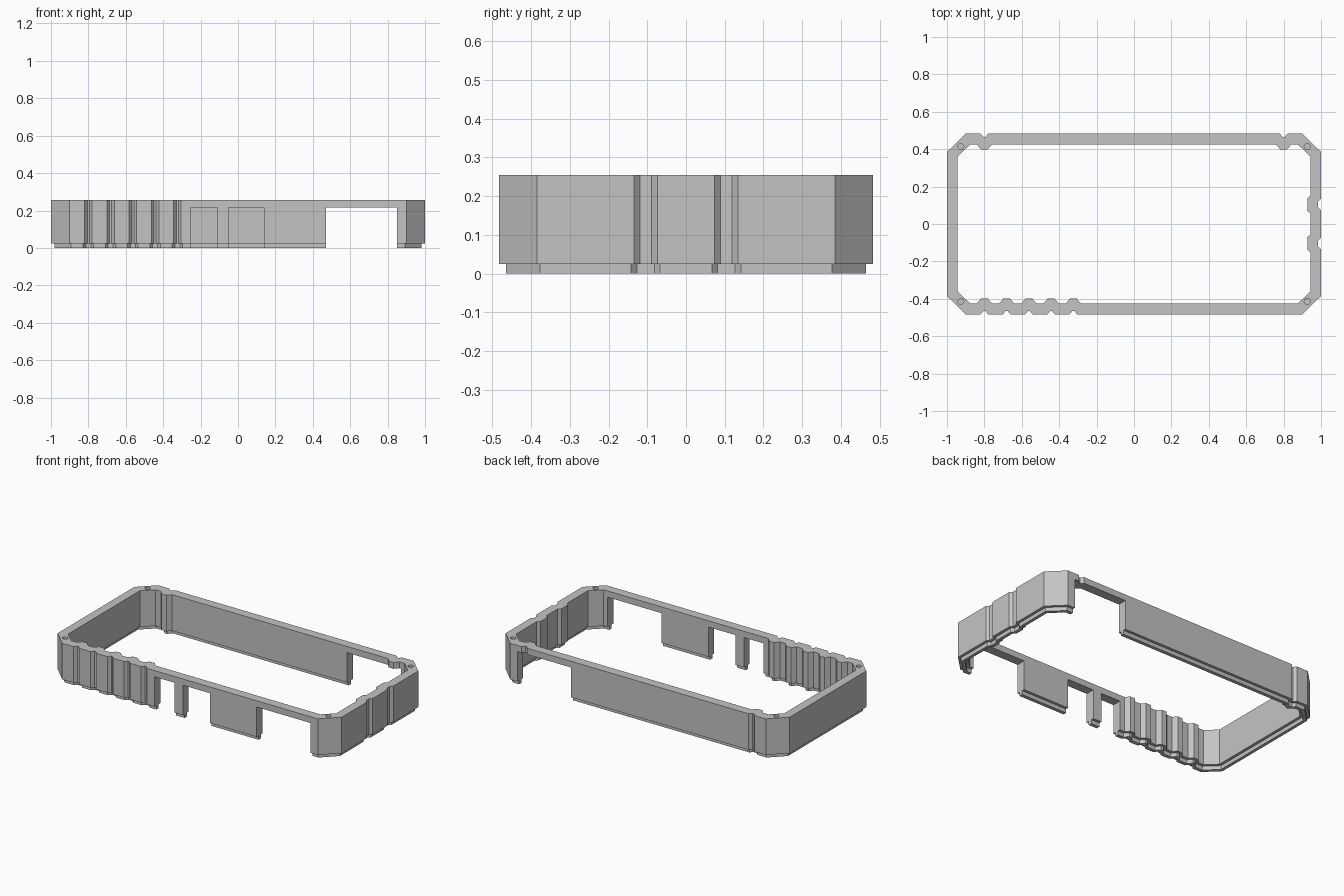
import bpy, bmesh
from mathutils import Vector

if "Cube" in bpy.data.objects:
    bpy.data.objects.remove(bpy.data.objects["Cube"])

HEIGHT, LIP, LIP_INSET, OPEN_TOP = 0.255, 0.025, 0.018, 0.215
FRONT_GROOVES = [-0.8 + 0.119 * i for i in range(5)]
SIDE_GROOVES = [-0.104, 0.104]
BACK_GROOVES = [-0.8, 0.8]

grey = bpy.data.materials.new("plastic grey")
grey.use_nodes = True
COLOR = (0.55, 0.55, 0.55, 1)
grey.diffuse_color = COLOR
grey.node_tree.nodes["Principled BSDF"].inputs["Base Color"].default_value = COLOR


def outline(dx, dy, hx, hy, groove, side_groove):
    """Chamfered rectangle, counter-clockwise, with grooves pressed inward."""
    sides = [((0, -1), dy, hx, FRONT_GROOVES, groove),
             ((1, 0), dx, hy, SIDE_GROOVES, side_groove),
             ((0, 1), dy, hx, BACK_GROOVES, groove),
             ((-1, 0), dx, hy, [], groove)]
    points = []
    for n, dist, half, centres, (base, tip, depth) in sides:
        n = Vector(n)
        t = Vector((-n.y, n.x))
        points.append(n * dist - t * half)
        for c in centres:
            for s, inset in ((-base, 0), (-tip, depth), (tip, depth), (base, 0)):
                points.append(n * (dist - inset) + t * (c + s))
        points.append(n * dist + t * half)
    return points


def offset(points, d):
    """Move a counter-clockwise outline inward by d with mitred corners."""
    result = []
    for i, p in enumerate(points):
        a = (p - points[i - 1]).normalized()
        b = (points[(i + 1) % len(points)] - p).normalized()
        na, nb = Vector((-a.y, a.x)), Vector((-b.y, b.x))
        result.append(p + (na + nb) * d / (1 + na.dot(nb)))
    return result


def prism(name, points, z0, z1):
    bm = bmesh.new()
    base = bm.faces.new([bm.verts.new((p.x, p.y, z0)) for p in points])
    top = bmesh.ops.extrude_face_region(bm, geom=[base])["geom"]
    bmesh.ops.translate(bm, vec=(0, 0, z1 - z0),
                        verts=[v for v in top if isinstance(v, bmesh.types.BMVert)])
    bmesh.ops.recalc_face_normals(bm, faces=bm.faces)
    mesh = bpy.data.meshes.new(name)
    bm.to_mesh(mesh)
    bm.free()
    mesh.materials.append(grey)
    obj = bpy.data.objects.new(name, mesh)
    bpy.context.collection.objects.link(obj)
    return obj


def combine(target, tool, operation):
    """Apply a boolean and remove the tool object."""
    tool.hide_render = True
    mod = target.modifiers.new("shape", "BOOLEAN")
    mod.operation, mod.object, mod.solver = operation, tool, "EXACT"
    bpy.context.view_layer.objects.active = target
    bpy.ops.object.modifier_apply(modifier=mod.name)
    bpy.data.objects.remove(tool)


def box(x0, x1, y0, y1):
    return [Vector(p) for p in ((x0, y0), (x1, y0), (x1, y1), (x0, y1))]


outer = outline(1, 0.483, 0.9, 0.385, (0.02, 0.005, 0.018), (0.03, 0.015, 0.015))
inner = outline(0.944, 0.424, 0.877, 0.36, (0.04, 0.017, 0.026), (0.05, 0.034, 0.017))

# Wall band
frame = prism("case_frame", outer, LIP, HEIGHT)
combine(frame, prism("inside_cutter", inner, -0.1, 0.4), "DIFFERENCE")

# Thin tongue below the wall, set in on both sides
tongue = prism("tongue", offset(outer, LIP_INSET), 0, 0.1)
combine(tongue, prism("tongue_cutter", offset(inner, -LIP_INSET), -0.1, 0.4), "DIFFERENCE")
combine(frame, tongue, "UNION")

# Port openings in the front and back walls
for x0, x1, y0, y1 in ((-0.25, -0.11, -0.6, -0.3), (-0.05, 0.14, -0.6, -0.3),
                       (0.47, 0.85, -0.6, 0.6)):
    combine(frame, prism("opening_cutter", box(x0, x1, y0, y1), -0.1, OPEN_TOP), "DIFFERENCE")

# Blind screw holes in the corners
for sx in (-1, 1):
    for sy in (-1, 1):
        bpy.ops.mesh.primitive_cylinder_add(vertices=24, radius=0.016, depth=0.2,
                                            location=(sx * 0.926, sy * 0.414, HEIGHT))
        combine(frame, bpy.context.object, "DIFFERENCE")

# Flat shading and one colour throughout
frame.data.materials.clear()
frame.data.materials.append(grey)
for face in frame.data.polygons:
    face.material_index = 0
    face.use_smooth = False
